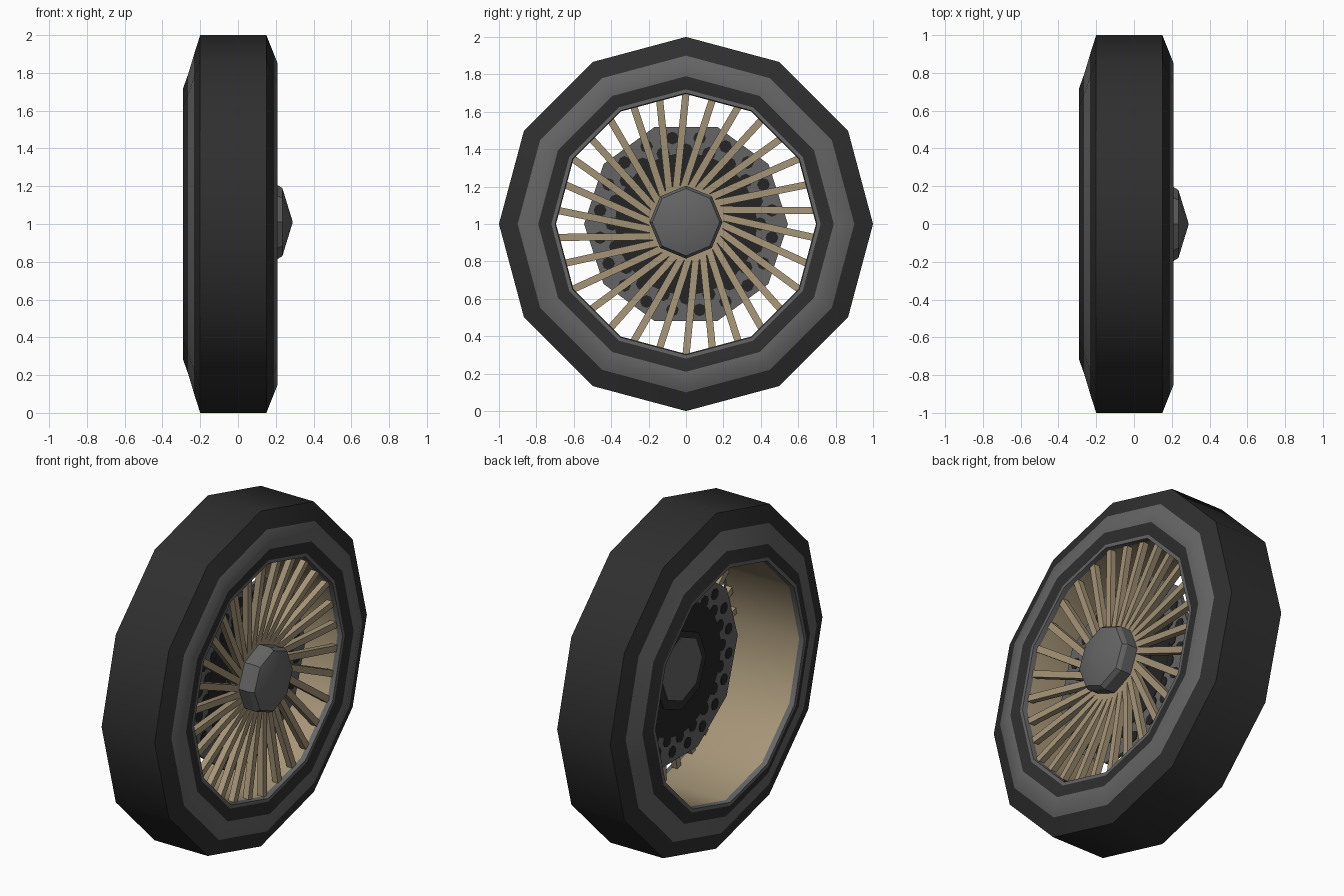
import bpy, bmesh, math
from mathutils import Vector

if "Cube" in bpy.data.objects:
    bpy.data.objects.remove(bpy.data.objects["Cube"])


def material(name, rgb):
    m = bpy.data.materials.new(name)
    m.diffuse_color = (*rgb, 1)
    m.use_nodes = True
    m.node_tree.nodes["Principled BSDF"].inputs["Base Color"].default_value = m.diffuse_color
    return m


RUBBER = material("dark rubber", (0.028, 0.028, 0.028))
GREY = material("grey metal", (0.13, 0.13, 0.13))
TAN = material("tan metal", (0.38, 0.30, 0.185))
BLACK = material("black", (0.018, 0.018, 0.018))


def finish(bm, name, mats, angle=None):
    bmesh.ops.remove_doubles(bm, verts=bm.verts, dist=1e-5)
    me = bpy.data.meshes.new(name)
    bm.to_mesh(me)
    bm.free()
    for m in mats:
        me.materials.append(m)
    ob = bpy.data.objects.new(name, me)
    bpy.context.collection.objects.link(ob)
    if angle:
        bpy.ops.object.select_all(action='DESELECT')
        bpy.context.view_layer.objects.active = ob
        ob.select_set(True)
        bpy.ops.object.shade_smooth_by_angle(angle=math.radians(angle))
    return ob


def revolve(bm, profile, sides, centre=(0, 1), mats=None, start=0.0):
    """Spin (x, radius) points about the x axis; mats gives a slot per segment."""
    cy, cz = centre
    rings = []
    for x, r in profile:
        rings.append([bm.verts.new((x, cy + r * math.cos(start + math.tau * i / sides),
                                    cz + r * math.sin(start + math.tau * i / sides)))
                      for i in range(sides)])
    for s, (a, b) in enumerate(zip(rings, rings[1:])):
        for i in range(sides):
            j = (i + 1) % sides
            if profile[s][1] == 0:
                vs = (a[i], b[j], b[i])
            elif profile[s + 1][1] == 0:
                vs = (a[i], a[j], b[i])
            else:
                vs = (a[i], a[j], b[j], b[i])
            f = bm.faces.new(vs)
            f.material_index = mats[s] if mats else 0


# tyre: dark tread, grey sidewall bands, dark inner bands
bm = bmesh.new()
revolve(bm, [(-0.29, 0.72), (-0.265, 0.79), (-0.232, 0.90), (-0.20, 1.0), (0.15, 1.0),
             (0.19, 0.90), (0.21, 0.85), (0.21, 0.79), (0.20, 0.72)],
        12, mats=[0, 1, 0, 0, 0, 1, 1, 0])
finish(bm, "tyre", [RUBBER, GREY], 40)

# rim: thin grey lips and tan barrel
bm = bmesh.new()
revolve(bm, [(0.20, 0.72), (0.20, 0.70), (0.17, 0.695), (-0.26, 0.695), (-0.29, 0.70), (-0.29, 0.72)],
        12, mats=[0, 0, 1, 0, 0])
finish(bm, "rim", [GREY, TAN], 40)

# spokes: 30 flat bars, offset from radial like a swirl
bm = bmesh.new()
for k in range(30):
    t = math.radians(90 + 12 * k)
    seg = (t % math.radians(30)) - math.radians(15)
    r_out = 0.70 * math.cos(math.radians(15)) / math.cos(seg)
    t_in = t + math.radians(19)
    p = Vector((0.16, r_out * math.cos(t), 1 + r_out * math.sin(t)))
    q = Vector((0.12, 0.17 * math.cos(t_in), 1.005 + 0.17 * math.sin(t_in)))
    along = (p - q).normalized()
    side = along.cross(Vector((1, 0, 0))).normalized() * 0.019
    depth = Vector((0.018, 0, 0))
    vs = [bm.verts.new(c + side * u + depth * v) for c in (q, p)
          for u, v in ((-1, -1), (1, -1), (1, 1), (-1, 1))]
    fs = [(0, 1, 2, 3), (4, 5, 6, 7)] + [(i, (i + 1) % 4, 4 + (i + 1) % 4, 4 + i) for i in range(4)]
    for f in fs:
        bm.faces.new([vs[i] for i in f])
bmesh.ops.recalc_face_normals(bm, faces=bm.faces)
finish(bm, "spokes", [TAN])

# brake disc: grey ten-sided plate
bm = bmesh.new()
revolve(bm, [(0.04, 0), (0.04, 0.545), (0.065, 0.545), (0.065, 0)], 10)
finish(bm, "brake_disc", [GREY])

# dark centre and holes on both faces of the disc
bm = bmesh.new()
revolve(bm, [(0.036, 0), (0.036, 0.38), (0.069, 0.38), (0.069, 0)], 30)
for k in range(20):
    for r, size, off in ((0.395, 0.036, 0.0), (0.465, 0.034, 0.5)):
        a = math.tau * (k + off) / 20
        revolve(bm, [(0.037, 0), (0.037, size), (0.068, size), (0.068, 0)], 8,
                centre=(r * math.cos(a), 1 + r * math.sin(a)))
finish(bm, "disc_holes", [BLACK])

# hub: eight-sided barrel with shallow pointed cap, and dark collar at the back
bm = bmesh.new()
revolve(bm, [(0.025, 0), (0.025, 0.19), (0.21, 0.195), (0.235, 0.18), (0.29, 0)], 8,
        centre=(0, 1.01))
finish(bm, "hub", [GREY], 30)
bm = bmesh.new()
revolve(bm, [(0.03, 0), (0.03, 0.235), (0.08, 0.235), (0.08, 0)], 8)
finish(bm, "hub_collar", [RUBBER])
